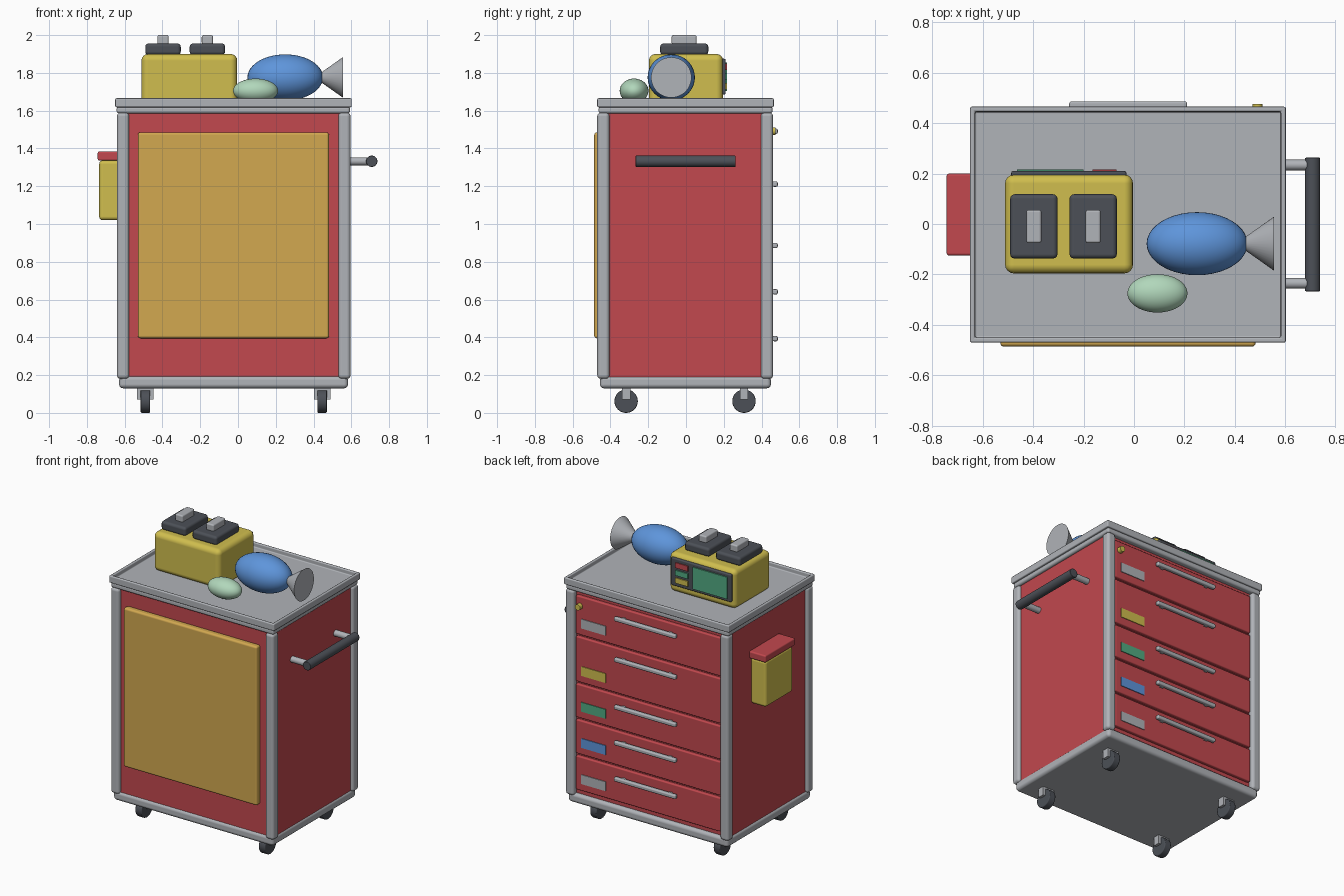
import bpy, bmesh, math
from mathutils import Matrix, Vector

if "Cube" in bpy.data.objects:
    bpy.data.objects.remove(bpy.data.objects["Cube"])


def material(name, r, g, b):
    m = bpy.data.materials.new(name)
    m.diffuse_color = [((c / 255 + 0.055) / 1.055) ** 2.4 for c in (r, g, b)] + [1]
    m.use_nodes = True
    m.node_tree.nodes["Principled BSDF"].inputs["Base Color"].default_value = m.diffuse_color
    return m


RED = material("red", 194, 72, 78)
YELLOW = material("yellow", 208, 190, 78)
TAN = material("tan", 210, 168, 80)
GREY = material("grey", 176, 179, 184)
DARK = material("dark_grey", 76, 80, 87)
BLUE = material("blue", 94, 149, 219)
MINT = material("mint", 177, 215, 187)
GREEN = material("green", 82, 170, 130)


def finish(name, bm, mat, bevel=0.0, segments=3):
    """Turn a bmesh into a smooth object with optional rounded edges."""
    bmesh.ops.recalc_face_normals(bm, faces=bm.faces)
    me = bpy.data.meshes.new(name)
    bm.to_mesh(me)
    bm.free()
    me.materials.append(mat)
    ob = bpy.data.objects.new(name, me)
    bpy.context.collection.objects.link(ob)
    bpy.context.view_layer.objects.active = ob
    ob.select_set(True)
    bpy.ops.object.shade_smooth_by_angle(angle=math.radians(35))
    ob.select_set(False)
    if bevel:
        for p in me.polygons:
            p.use_smooth = True
        mod = ob.modifiers.new("Rounded", 'BEVEL')
        mod.width, mod.segments = bevel, segments
        mod.limit_method = 'ANGLE'
        mod.harden_normals = True
    return ob


def box_bm(x, y, z):
    bm = bmesh.new()
    bmesh.ops.create_cube(bm, size=1)
    for v in bm.verts:
        for i, (lo, hi) in enumerate((x, y, z)):
            v.co[i] = lo if v.co[i] < 0 else hi
    return bm


def box(name, x, y, z, mat, bevel=0.0, segments=3):
    return finish(name, box_bm(x, y, z), mat, bevel, segments)


def rod(name, centre, axis, length, r1, mat, r2=None, sides=32, bevel=0.0):
    bm = bmesh.new()
    bmesh.ops.create_cone(bm, cap_ends=True, segments=sides, radius1=r1,
                          radius2=r1 if r2 is None else r2, depth=length)
    turn = Vector((0, 0, 1)).rotation_difference(Vector(axis)).to_matrix().to_4x4()
    bm.transform(Matrix.Translation(centre) @ turn)
    return finish(name, bm, mat, bevel, 2)


def ellipsoid(name, centre, radii, mat):
    bm = bmesh.new()
    bmesh.ops.create_uvsphere(bm, u_segments=40, v_segments=24, radius=1)
    bm.transform(Matrix.Translation(centre) @ Matrix.Diagonal((*radii, 1)))
    return finish(name, bm, mat)


CX = -0.0225  # cart centre line

# Cabinet shell, base and corner posts
box("cabinet", (-0.62, 0.575), (-0.445, 0.425), (0.18, 1.59), RED)
box("base", (-0.63, 0.583), (-0.456, 0.45), (0.13, 0.195), GREY, 0.022)
for sx in (-1, 1):
    for y in (-0.47, 0.396):
        x = CX + sx * 0.586
        box("corner_post", (x - 0.0325, x + 0.0325), (y, y + 0.065), (0.18, 1.59), GREY, 0.02)

# Worktop with a raised rim
box("worktop_slab", (-0.643, 0.593), (-0.463, 0.458), (1.585, 1.622), GREY, 0.014)
bm = box_bm((-0.65, 0.602), (-0.47, 0.465), (1.618, 1.666))
top = max(bm.faces, key=lambda f: f.calc_center_median().z)
bmesh.ops.inset_individual(bm, faces=[top], thickness=0.028)
low = bmesh.ops.extrude_discrete_faces(bm, faces=[top])["faces"]
bmesh.ops.translate(bm, verts=low[0].verts, vec=(0, 0, -0.03))
bmesh.ops.remove_doubles(bm, verts=bm.verts, dist=1e-5)
finish("worktop_tray", bm, GREY, 0.007, 2)

# Front board
box("front_board", (-0.53, 0.482), (-0.486, -0.44), (0.395, 1.485), TAN, 0.014)

# Drawers with handles and labels on the back
z = 1.565
for height, colour in ((0.28, GREY), (0.325, YELLOW), (0.245, GREEN), (0.248, BLUE), (0.248, GREY)):
    bottom = z - height
    box("drawer", (-0.57, 0.525), (0.41, 0.447), (bottom + 0.008, z - 0.008), RED, 0.008, 2)
    box("drawer_handle", (-0.257, 0.211), (0.457, 0.486), (z - 0.088, z - 0.06), GREY, 0.009)
    for x in (-0.2, 0.155):
        box("handle_mount", (x - 0.012, x + 0.012), (0.44, 0.465), (z - 0.084, z - 0.064), GREY)
    box("drawer_label", (0.295, 0.48), (0.445, 0.452), (bottom + 0.058, bottom + 0.122), colour)
    z = bottom
rod("drawer_lock", (0.49, 0.455, 1.492), (0, 1, 0), 0.04, 0.02, YELLOW, sides=24)

# Casters
for sx in (-1, 1):
    for y in (-0.317, 0.307):
        x = CX + sx * 0.468
        rod("caster_wheel", (x, y, 0.062), (1, 0, 0), 0.05, 0.062, DARK, bevel=0.006)
        for side in (-1, 1):
            c = x + side * 0.034
            box("caster_fork", (c - 0.009, c + 0.009), (y - 0.022, y + 0.022), (0.07, 0.135), GREY)
        box("caster_plate", (x - 0.043, x + 0.043), (y - 0.022, y + 0.022), (0.118, 0.14), GREY)

# Push handle on the right side
rod("push_bar", (0.708, -0.002, 1.332), (0, 1, 0), 0.53, 0.03, DARK, bevel=0.004)
for y in (-0.235, 0.234):
    rod("push_bar_arm", (0.635, y, 1.332), (1, 0, 0), 0.13, 0.021, GREY, sides=24)

# Disposal bin on the left side
box("bin_body", (-0.735, -0.615), (-0.11, 0.185), (1.02, 1.337), YELLOW, 0.02)
box("bin_lid", (-0.743, -0.615), (-0.125, 0.2), (1.335, 1.385), RED, 0.01)

# Portable monitor with screen, buttons and two paddles
box("monitor_body", (-0.511, -0.004), (-0.196, 0.196), (1.632, 1.9), YELLOW, 0.035, 4)
box("monitor_panel", (-0.487, -0.03), (0.18, 0.21), (1.685, 1.875), DARK, 0.008, 2)
box("monitor_screen", (-0.463, -0.2), (0.208, 0.217), (1.705, 1.855), GREEN)
for z, colour in ((1.833, RED), (1.781, GREEN), (1.729, YELLOW)):
    box("monitor_button", (-0.165, -0.07), (0.208, 0.217), (z - 0.018, z + 0.018), colour)
for x in (-0.397, -0.162):
    box("paddle", (x - 0.094, x + 0.094), (-0.137, 0.118), (1.895, 1.956), DARK, 0.018)
    box("paddle_grip", (x - 0.03, x + 0.03), (-0.076, 0.056), (1.95, 2.0), GREY, 0.01)

# Squeeze bag with mask, and a small pouch
ellipsoid("squeeze_bag", (0.25, -0.078, 1.776), (0.2, 0.125, 0.122), BLUE)
rod("breathing_mask", (0.497, -0.078, 1.776), (1, 0, 0), 0.116, 0.025, GREY, r2=0.107, sides=40)
ellipsoid("pouch", (0.093, -0.275, 1.705), (0.119, 0.076, 0.065), MINT)
